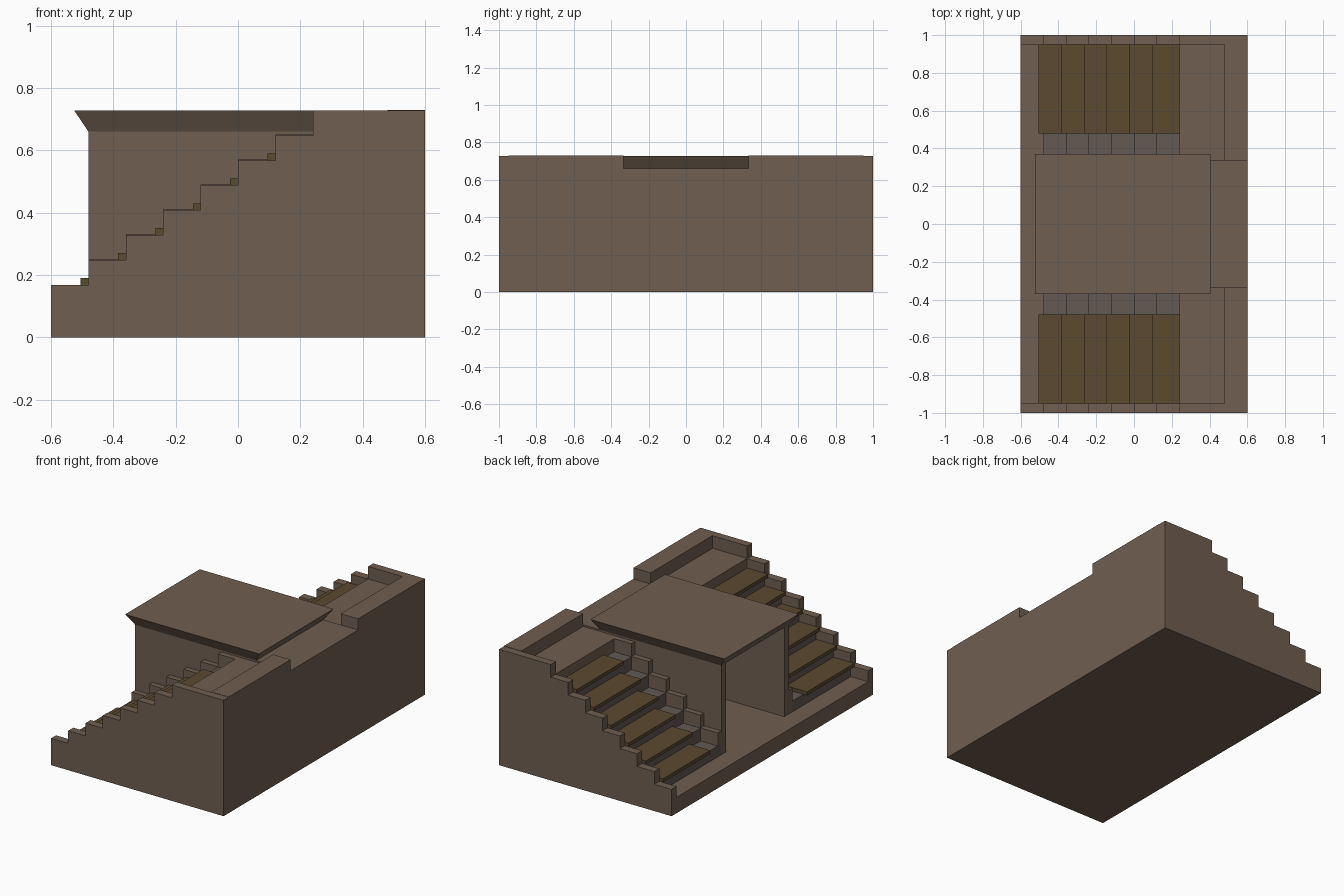
import bpy, bmesh

if "Cube" in bpy.data.objects:
    bpy.data.objects.remove(bpy.data.objects["Cube"])

def material(name, rgb):
    m = bpy.data.materials.new(name)
    m.diffuse_color = (*rgb, 1)
    m.use_nodes = True
    m.node_tree.nodes["Principled BSDF"].inputs["Base Color"].default_value = m.diffuse_color
    return m

STONE = material("stone", (0.16, 0.112, 0.08))
GREY = material("step_stone", (0.125, 0.10, 0.085))
WOOD = material("wood", (0.105, 0.067, 0.03))

def finish(name, bm, mat):
    bmesh.ops.recalc_face_normals(bm, faces=bm.faces)
    me = bpy.data.meshes.new(name)
    bm.to_mesh(me)
    bm.free()
    me.materials.append(mat)
    ob = bpy.data.objects.new(name, me)
    bpy.context.collection.objects.link(ob)
    return ob

def prism(name, profile, y0, y1, mat):
    """Extrude an x-z profile along y."""
    bm = bmesh.new()
    face = bm.faces.new([bm.verts.new((x, y0, z)) for x, z in profile])
    ext = bmesh.ops.extrude_face_region(bm, geom=[face])
    for v in ext["geom"]:
        if isinstance(v, bmesh.types.BMVert):
            v.co.y = y1
    return finish(name, bm, mat)

def box(name, x0, x1, y0, y1, z0, z1, mat):
    return prism(name, [(x0, z0), (x1, z0), (x1, z1), (x0, z1)], y0, y1, mat)

def stepped(x_start, x_end, first_x, z0, z_first, count):
    """Closed staircase outline rising toward +x."""
    pts = [(x_end, z0), (x_start, z0), (x_start, z_first)]
    for i in range(count):
        x = first_x + 0.12 * i
        pts += [(x, z_first + 0.08 * i), (x, z_first + 0.08 * (i + 1))]
    return pts + [(x_end, pts[-1][1])]

# Floor slab and the block behind the passage
box("floor", -0.6, 0.48, -0.95, 0.95, 0, 0.1, STONE)
box("passage_back_block", 0.36, 0.6, -0.335, 0.335, 0, 0.66, STONE)

for s, side in ((-1, "front"), (1, "back")):
    # Stepped outer wall
    prism(side + "_outer_wall", stepped(-0.6, 0.6, -0.48, 0, 0.168, 7), s * 0.95, s * 1.0, STONE)
    # Raised rear wall and landing
    box(side + "_rear_wall", 0.48, 0.6, s * 0.335, s * 0.95, 0, 0.73, STONE)
    box(side + "_landing", 0.24, 0.48, s * 0.335, s * 0.95, 0.1, 0.65, STONE)
    # Stair body
    prism(side + "_stair_body", stepped(-0.48, 0.24, -0.36, 0.1, 0.168, 5),
          s * 0.335, s * 0.95, GREY)
    # Stepped stringer beside the passage
    prism(side + "_inner_stringer", stepped(-0.48, 0.24, -0.36, 0.1, 0.25, 5),
          s * 0.335, s * 0.37, STONE)
    # Wooden treads with overhanging noses
    for i in range(6):
        x, z = -0.48 + 0.12 * i, 0.168 + 0.08 * i
        box(f"{side}_tread_{i + 1}", x - 0.025, x + 0.12, s * 0.48, s * 0.95, z, z + 0.022, WOOD)
    # Passage side wall
    box(side + "_passage_wall", -0.48, 0.36, s * 0.29, s * 0.335, 0.1, 0.66, STONE)

# Flared roof slab
roof = box("roof", -0.48, 0.36, -0.335, 0.335, 0.66, 0.727, STONE)
for v in roof.data.vertices:
    if v.co.z > 0.7:
        v.co.x += 0.045 if v.co.x > 0 else -0.045
        v.co.y += 0.035 if v.co.y > 0 else -0.035
